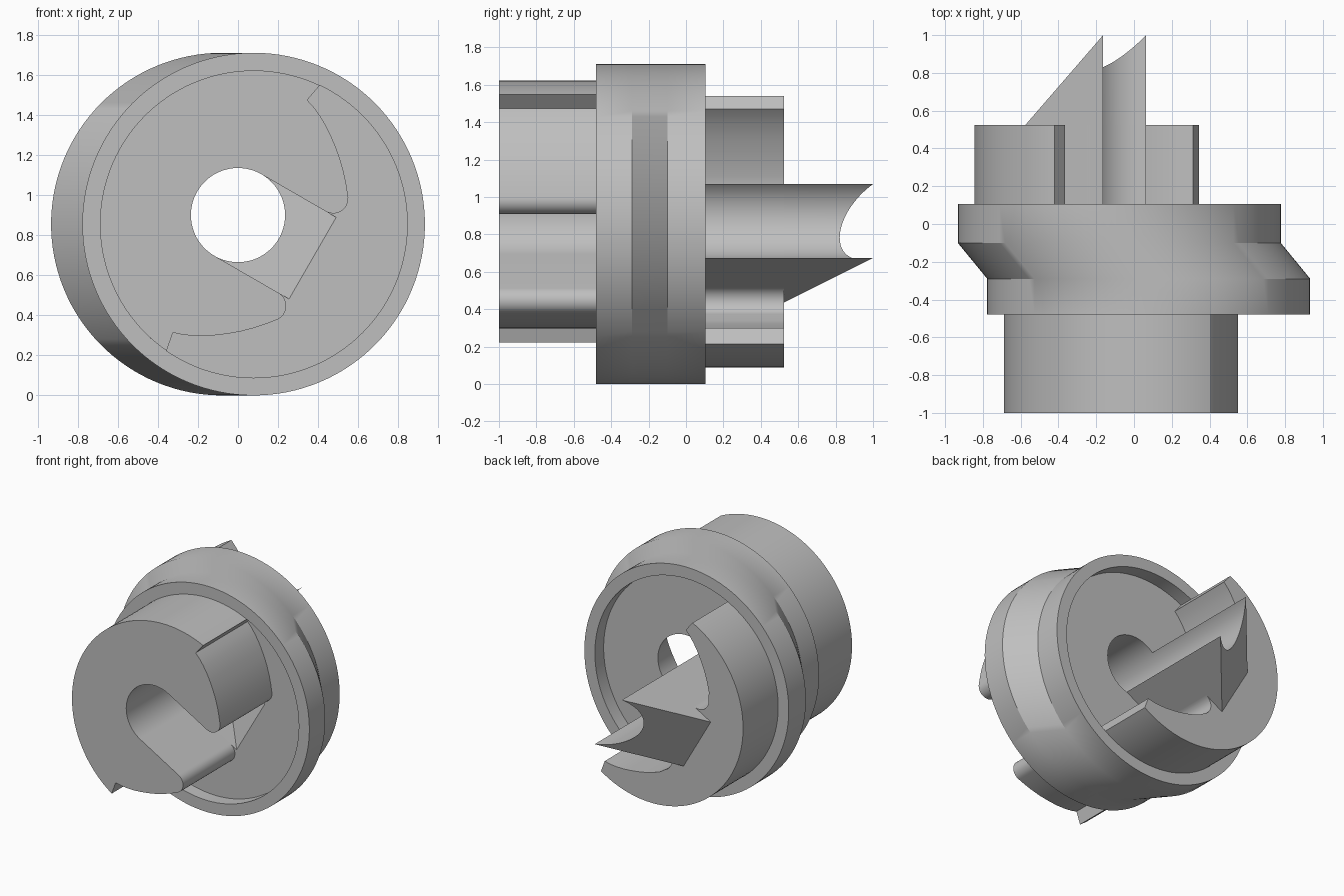
import bpy, bmesh
from math import sin, cos, pi, radians, sqrt, atan2

if "Cube" in bpy.data.objects:
    bpy.data.objects.remove(bpy.data.objects["Cube"])

grey = bpy.data.materials.new("plain grey")
grey.use_nodes = True
COLOUR = (0.52, 0.52, 0.52, 1)
grey.diffuse_color = COLOUR
grey.node_tree.nodes["Principled BSDF"].inputs["Base Color"].default_value = COLOUR

HOLE_R, BOSS_R, RIM_R = 0.235, 0.767, 0.855
HOLE_Z, OFFSET = 0.9, 0.09            # bore height, boss offset along the slot
FRONT_FLOOR, BACK_FLOOR = -0.38, 0.0  # recess floors
C, S = cos(radians(30)), 0.5


def place(u, v, y, side):
    """Slot coordinates to space; side is 1 for the front, -1 for the back."""
    return (side * (C * u + S * v), y, HOLE_Z - S * u + C * v)


def arc(cu, cv, r, a0, a1, n):
    return [(cu + r * cos(a0 + (a1 - a0) * i / n),
             cv + r * sin(a0 + (a1 - a0) * i / n)) for i in range(n + 1)]


def mirrored(half):
    """Close a half outline that runs from one axis point to the other."""
    tail = [(u, -v) for u, v in reversed(half) if abs(v) > 1e-5]
    return half + tail


def finish(name, bm, smooth=True):
    bmesh.ops.recalc_face_normals(bm, faces=bm.faces)
    mesh = bpy.data.meshes.new(name)
    bm.to_mesh(mesh)
    bm.free()
    mesh.materials.append(grey)
    ob = bpy.data.objects.new(name, mesh)
    bpy.context.collection.objects.link(ob)
    if smooth:
        shade(ob)
    return ob


def shade(ob):
    bpy.ops.object.select_all(action='DESELECT')
    ob.select_set(True)
    bpy.context.view_layer.objects.active = ob
    bpy.ops.object.shade_smooth_by_angle(angle=radians(30))


def extrude(name, outline, y0, y1, side):
    """Solid from an outline; y1 may be a function of u for a sloped end."""
    end = y1 if callable(y1) else lambda u: y1
    bm = bmesh.new()
    a = [bm.verts.new(place(u, v, y0, side)) for u, v in outline]
    b = [bm.verts.new(place(u, v, end(u), side)) for u, v in outline]
    bm.faces.new(a)
    bm.faces.new(b)
    for i in range(len(a)):
        j = (i + 1) % len(a)
        bm.faces.new((a[i], a[j], b[j], b[i]))
    return finish(name, bm)


def hook_edge(gap):
    """Curved flank from the rim notch round the tip; gap is the clearance."""
    flank = [(0.012, 0.67), (0.06, 0.655), (0.11, 0.632), (0.16, 0.604),
             (0.2, 0.577), (0.25, 0.54), (0.3, 0.498), (0.35, 0.449),
             (0.39, 0.404)]
    flank = [(u + gap, v + gap * 0.4) for u, v in flank]
    return flank + arc(0.37, 0.31, 0.075 + gap * 0.4, radians(42), -pi / 2, 14)


# Disc body: two offset rims joined by a sheared waist, recessed both ends
N = 128
shift = C * OFFSET
rim_z = HOLE_Z - S * OFFSET
rings = [(FRONT_FLOOR, 0, HOLE_Z, HOLE_R), (FRONT_FLOOR, shift, rim_z, BOSS_R),
         (-0.48, shift, rim_z, BOSS_R), (-0.48, shift, rim_z, RIM_R),
         (-0.29, shift, rim_z, RIM_R), (-0.1, -shift, rim_z, RIM_R),
         (0.105, -shift, rim_z, RIM_R), (0.105, -shift, rim_z, BOSS_R),
         (BACK_FLOOR, -shift, rim_z, BOSS_R), (BACK_FLOOR, 0, HOLE_Z, HOLE_R)]
bm = bmesh.new()
loops = [[bm.verts.new((cx + r * cos(2 * pi * i / N), y, cz + r * sin(2 * pi * i / N)))
          for i in range(N)] for y, cx, cz, r in rings]
for k, ring in enumerate(loops):
    nxt = loops[(k + 1) % len(loops)]
    for i in range(N):
        j = (i + 1) % N
        bm.faces.new((ring[i], ring[j], nxt[j], nxt[i]))
body = finish("disc_body", bm, smooth=False)

# Sloped pocket in the front floor, running into the bore
profile = [(0.45, -0.4), (0.055, -0.005), (0, -0.005), (0, -0.4)]
bm = bmesh.new()
ends = [[bm.verts.new(place(u, v, y, 1)) for u, y in profile]
        for v in (-HOLE_R, HOLE_R)]
for e in ends:
    bm.faces.new(e)
for i in range(4):
    j = (i + 1) % 4
    bm.faces.new((ends[0][i], ends[0][j], ends[1][j], ends[1][i]))
cutter = finish("pocket_cutter", bm, smooth=False)
mod = body.modifiers.new("pocket", 'BOOLEAN')
mod.operation, mod.solver, mod.object = 'DIFFERENCE', 'EXACT', cutter
bpy.context.view_layer.objects.active = body
bpy.ops.object.modifier_apply(modifier=mod.name)
bpy.data.objects.remove(cutter)
shade(body)

# Front hook boss with the open slot
start = atan2(0.765, 0.03 - OFFSET)
half = arc(OFFSET, 0, BOSS_R, pi, start, 40) + hook_edge(0)
half += arc(0, 0, HOLE_R, pi / 2, pi, 28)
extrude("front_hook_boss", mirrored(half), -1, FRONT_FLOOR, 1)

# Back crescent boss, the counterpart of the front hooks
KEY = 0.228
key_u = sqrt(HOLE_R ** 2 - KEY ** 2)
key_a = atan2(KEY, key_u)
start = atan2(0.766, 0.045 - OFFSET)
key_end = arc(0, 0, HOLE_R, key_a, 0, 24)
half = arc(OFFSET, 0, BOSS_R, 0, start, 40) + hook_edge(0.018)[:-1]
half += [(0.37, KEY)] + key_end
extrude("back_crescent_boss", mirrored(half), BACK_FLOOR, 0.525, -1)

# Long back key with a sloped end and a hollow side along the bore
half = [(0.535, KEY)] + key_end
extrude("back_key", mirrored(half), BACK_FLOOR, lambda u: 1 - (u - key_u), -1)
